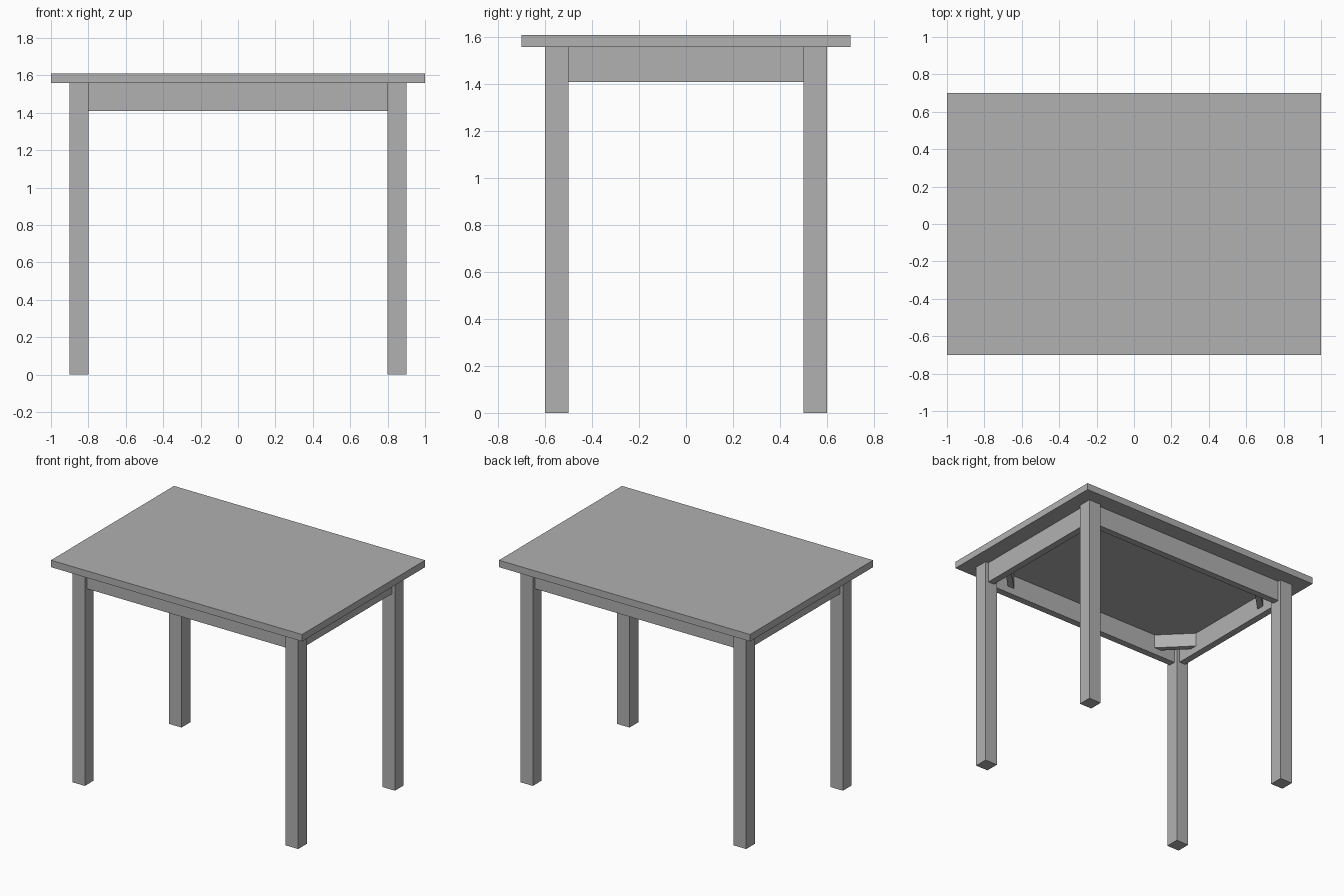
import bpy
import bmesh

default = bpy.data.objects.get("Cube")
if default:
    bpy.data.objects.remove(default, do_unlink=True)

# Single plain grey finish
GREY = (0.44, 0.44, 0.44, 1)
grey = bpy.data.materials.new("plain_grey")
grey.use_nodes = True
grey.diffuse_color = GREY
grey.node_tree.nodes["Principled BSDF"].inputs["Base Color"].default_value = GREY

TOP, UNDERSIDE = 1.61, 1.56
APRON_BOTTOM, BRACE_BOTTOM = 1.41, 1.46
LEG_X, LEG_Y, LEG = 0.9, 0.6, 0.1      # outer leg faces and leg width
INSET, THICK = 0.025, 0.05             # apron setback and thickness
BRACE_REACH, BRACE_THICK = 0.2, 0.04


def prism(name, outline, low, high):
    """Extrude a flat outline from one height to another."""
    bm = bmesh.new()
    face = bm.faces.new([bm.verts.new((x, y, low)) for x, y in outline])
    grown = bmesh.ops.extrude_face_region(bm, geom=[face])["geom"]
    verts = [v for v in grown if isinstance(v, bmesh.types.BMVert)]
    bmesh.ops.translate(bm, verts=verts, vec=(0, 0, high - low))
    bmesh.ops.recalc_face_normals(bm, faces=bm.faces)
    mesh = bpy.data.meshes.new(name)
    bm.to_mesh(mesh)
    bm.free()
    mesh.materials.append(grey)
    obj = bpy.data.objects.new(name, mesh)
    bpy.context.collection.objects.link(obj)
    return obj


def block(name, x0, x1, y0, y1, low, high):
    return prism(name, [(x0, y0), (x1, y0), (x1, y1), (x0, y1)], low, high)


# Tabletop
block("tabletop", -1, 1, -0.7, 0.7, UNDERSIDE, TOP)

# Inner corner where the two apron faces would meet
cx = LEG_X - INSET - THICK
cy = LEG_Y - INSET - THICK
back = BRACE_REACH - BRACE_THICK * 2 ** 0.5

# Legs and mitred corner braces
for side, sx in (("right", -1), ("left", 1)):
    for end, sy in (("front", -1), ("back", 1)):
        block(f"{end}_{side}_leg", sx * (LEG_X - LEG), sx * LEG_X,
              sy * (LEG_Y - LEG), sy * LEG_Y, 0, UNDERSIDE)
        outline = [(cx - BRACE_REACH, cy), (cx, cy - BRACE_REACH),
                   (cx, cy - back), (cx - back, cy)]
        prism(f"{end}_{side}_corner_brace", [(sx * x, sy * y) for x, y in outline],
              BRACE_BOTTOM, UNDERSIDE)

# Aprons between the legs
span_x, span_y = LEG_X - LEG, LEG_Y - LEG
for name, s in (("front", -1), ("back", 1)):
    block(f"{name}_apron", -span_x, span_x, s * cy, s * (cy + THICK),
          APRON_BOTTOM, UNDERSIDE)
for name, s in (("right", -1), ("left", 1)):
    block(f"{name}_apron", s * cx, s * (cx + THICK), -span_y, span_y,
          APRON_BOTTOM, UNDERSIDE)
